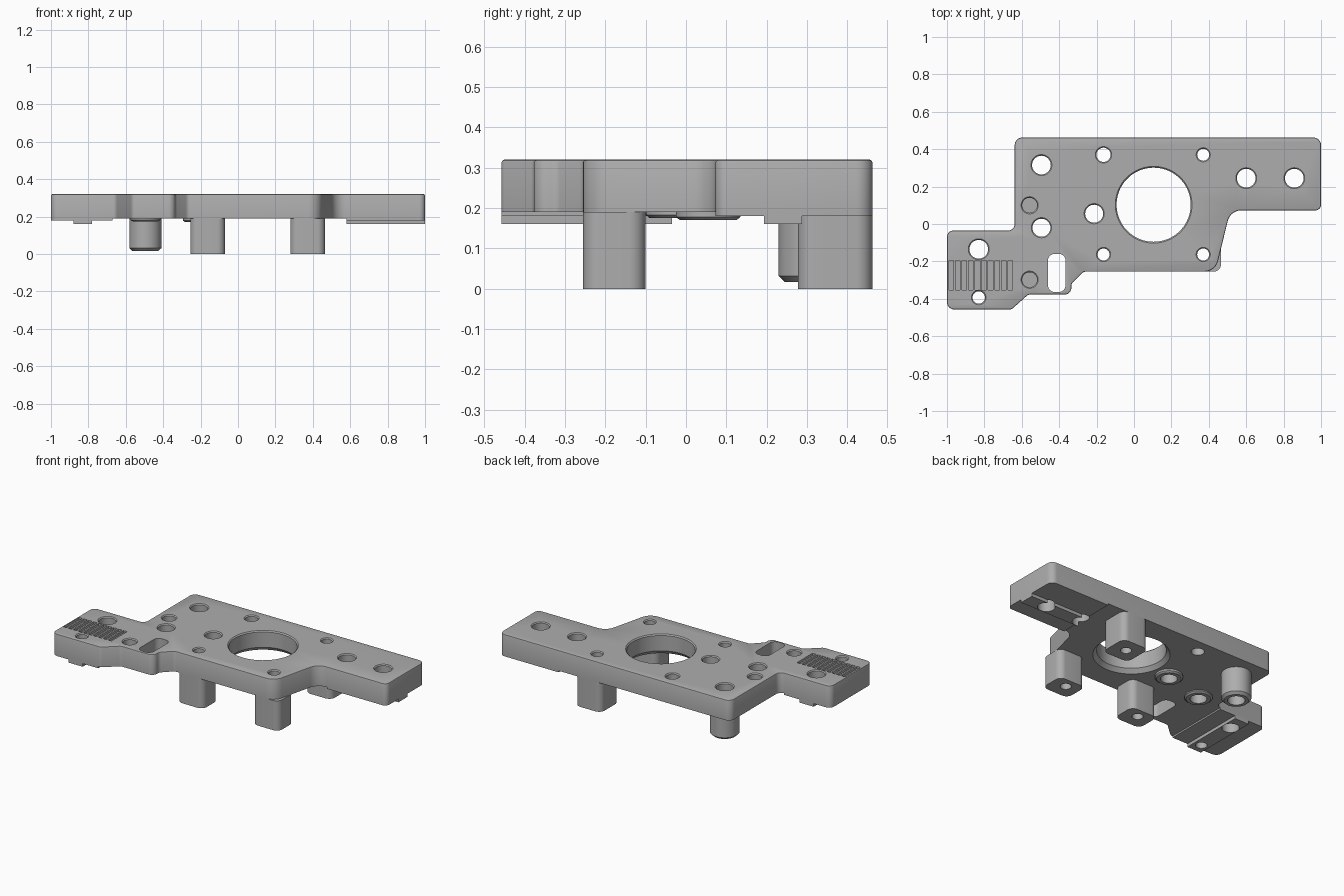
import bpy, bmesh
from math import pi, cos, sin, tan
from mathutils import Vector

if "Cube" in bpy.data.objects:
    bpy.data.objects.remove(bpy.data.objects["Cube"])

grey = bpy.data.materials.new("plain grey")
grey.use_nodes = True
COLOUR = (0.42, 0.42, 0.42, 1)
grey.diffuse_color = COLOUR
grey.node_tree.nodes["Principled BSDF"].inputs["Base Color"].default_value = COLOUR

TOP, MID, LOW = 0.32, 0.19, 0.18


def rounded(corners, steps=8):
    """Outline from (x, y, radius) corners, each replaced by an arc."""
    out = []
    for i, (x, y, r) in enumerate(corners):
        p = Vector((x, y))
        a = (Vector(corners[i - 1][:2]) - p).normalized()
        b = (Vector(corners[(i + 1) % len(corners)][:2]) - p).normalized()
        if r == 0:
            out.append(p)
            continue
        half = a.angle(b) / 2
        centre = p + (a + b).normalized() * (r / sin(half))
        start = p + a * (r / tan(half)) - centre
        end = p + b * (r / tan(half)) - centre
        for k in range(steps + 1):
            t = k / steps
            sweep = pi - 2 * half
            out.append(centre + (start * sin((1 - t) * sweep) + end * sin(t * sweep)) / sin(sweep))
    return out


def rect(x0, x1, y0, y1, r=0.0):
    return rounded([(x0, y0, r), (x1, y0, r), (x1, y1, r), (x0, y1, r)])


def prism(bm, outline, z0, z1, chamfer=0.0):
    base = bm.faces.new([bm.verts.new((p.x, p.y, z0)) for p in outline])
    base.normal_update()
    made = bmesh.ops.extrude_face_region(bm, geom=[base], use_keep_orig=True)["geom"]
    top = [g for g in made if isinstance(g, bmesh.types.BMFace)]
    bmesh.ops.translate(bm, vec=(0, 0, z1 - z0), verts=top[0].verts)
    if chamfer:
        bmesh.ops.bevel(bm, geom=list(top[0].edges), offset=chamfer, segments=2,
                        profile=0.5, affect="EDGES")


def lathe(bm, x, y, rings, sides=40):
    """Closed round solid through (radius, height) rings."""
    loops = [[bm.verts.new((x + r * cos(2 * pi * k / sides), y + r * sin(2 * pi * k / sides), z))
              for k in range(sides)] for r, z in rings]
    for lo, hi in zip(loops, loops[1:]):
        for k in range(sides):
            j = (k + 1) % sides
            bm.faces.new((lo[k], lo[j], hi[j], hi[k]))
    bm.faces.new(loops[0][::-1])
    bm.faces.new(loops[-1])


def finish(name, bm, cutter=None):
    bmesh.ops.recalc_face_normals(bm, faces=bm.faces)
    mesh = bpy.data.meshes.new(name)
    bm.to_mesh(mesh)
    bm.free()
    ob = bpy.data.objects.new(name, mesh)
    bpy.context.collection.objects.link(ob)
    mesh.materials.append(grey)
    if cutter:
        mod = ob.modifiers.new("holes", "BOOLEAN")
        mod.operation, mod.solver, mod.object = "DIFFERENCE", "EXACT", cutter
        bpy.ops.object.select_all(action="DESELECT")
        bpy.context.view_layer.objects.active = ob
        ob.select_set(True)
        bpy.ops.object.modifier_apply(modifier=mod.name)
        bpy.ops.object.shade_smooth_by_angle(angle=0.55)
    return ob


# Cutter: all drilled holes, the slot and the ruler grooves
bm = bmesh.new()
through = [(-0.495, 0.315, 0.05), (-0.495, -0.02, 0.048), (-0.213, 0.055, 0.048),
           (0.6, 0.245, 0.05), (0.857, 0.245, 0.05), (-0.83, -0.135, 0.05),
           (-0.83, -0.393, 0.033), (-0.163, 0.37, 0.038), (0.37, 0.37, 0.032),
           (0.37, -0.163, 0.032), (-0.163, -0.163, 0.032)]
for x, y, r in through:
    lathe(bm, x, y, [(r, -0.1), (r, TOP - 0.006), (r + 0.006, TOP), (r + 0.006, 0.4)])
lathe(bm, 0.105, 0.103, [(0.22, 0.1), (0.22, MID), (0.198, MID + 0.025),
                         (0.198, TOP - 0.007), (0.205, TOP), (0.205, 0.4)], 96)
for y in (0.1, -0.298):
    lathe(bm, -0.558, y, [(0.04, 0.23), (0.04, TOP - 0.006), (0.046, TOP), (0.046, 0.4)])
prism(bm, rect(-0.46, -0.366, -0.363, -0.16, 0.035), 0.1, 0.4)
for k in range(10):
    x = -0.99 + 0.0351 * k
    prism(bm, rect(x, x + 0.025, -0.352, -0.195), TOP - 0.015, 0.4)
cutter = finish("hole_cutter", bm)
cutter.hide_render = True

# Main plate
bm = bmesh.new()
prism(bm, rounded([
    (-1, -0.457, 0.04), (-0.655, -0.457, 0.03), (-0.565, -0.377, 0.03), (-0.335, -0.377, 0.035),
    (-0.335, -0.32, 0.03), (-0.27, -0.255, 0.03), (0.435, -0.255, 0.075), (0.515, 0.073, 0.075),
    (1, 0.073, 0.03), (1, 0.462, 0.04), (-0.638, 0.462, 0.04), (-0.638, -0.035, 0.035),
    (-1, -0.035, 0.035)]), MID, TOP, 0.007)
finish("plate", bm, cutter)

# Thicker undersides of the two end tabs
bm = bmesh.new()
prism(bm, rounded([(-1, -0.457, 0.04), (-0.67, -0.457, 0), (-0.67, -0.035, 0),
                   (-1, -0.035, 0.035)]), LOW, MID)
finish("right_tab_pad", bm, cutter)
bm = bmesh.new()
prism(bm, rounded([(0.58, 0.073, 0), (1, 0.073, 0.03), (1, 0.462, 0.04),
                   (0.58, 0.462, 0)]), LOW, MID)
finish("left_tab_pad", bm, cutter)

# Guide rails under the tabs
bm = bmesh.new()
prism(bm, rect(-0.88, -0.78, -0.457, -0.035), 0.16, LOW)
finish("right_rail", bm, cutter)
bm = bmesh.new()
prism(bm, rect(0.58, 1, 0.193, 0.287), 0.16, LOW)
finish("left_rail", bm, cutter)

# Three support posts
posts = {"front_right_post": (-0.255, -0.07, -0.255, -0.1),
         "front_left_post": (0.28, 0.465, -0.255, -0.1),
         "back_left_post": (0.28, 0.465, 0.277, 0.462)}
for name, size in posts.items():
    bm = bmesh.new()
    prism(bm, rect(*size, 0.04), 0, MID)
    finish(name, bm, cutter)

# Hollow locating peg
bm = bmesh.new()
lathe(bm, -0.495, 0.315, [(0.07, 0.017), (0.086, 0.032), (0.086, MID)])
finish("locating_peg", bm, cutter)

# Shallow bosses around two underside holes
for name, x, y, z in (("inner_boss", -0.213, 0.055, 0.17), ("outer_boss", -0.495, -0.02, 0.175)):
    bm = bmesh.new()
    lathe(bm, x, y, [(0.07, z), (0.08, z + 0.008), (0.08, MID)])
    finish(name, bm, cutter)

bpy.data.objects.remove(cutter)
